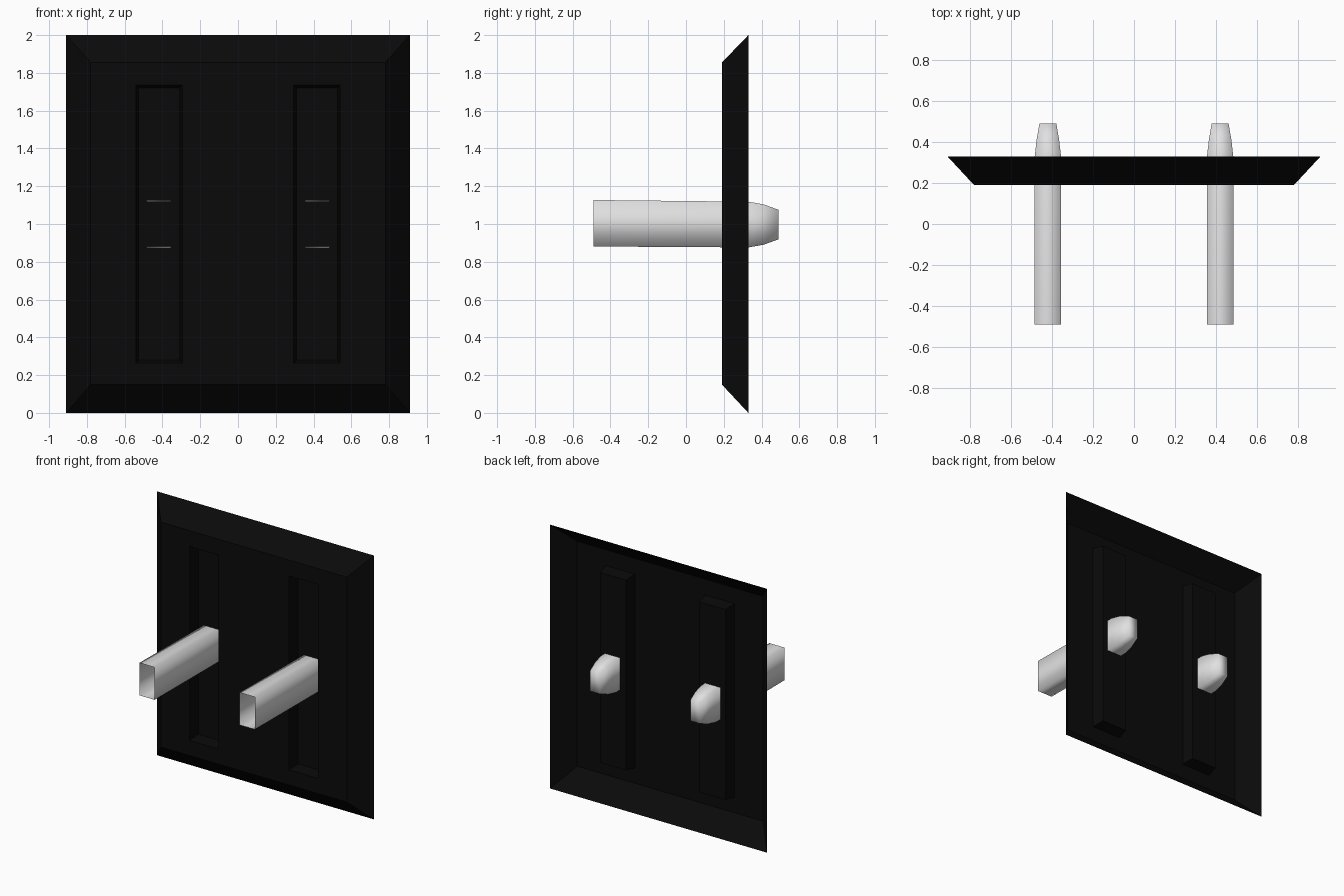
import bpy, bmesh

if "Cube" in bpy.data.objects:
    bpy.data.objects.remove(bpy.data.objects["Cube"])


def material(name, value):
    m = bpy.data.materials.new(name)
    m.diffuse_color = (value, value, value, 1)
    m.use_nodes = True
    m.node_tree.nodes["Principled BSDF"].inputs["Base Color"].default_value = m.diffuse_color
    return m


black = material("black", 0.003)
silver = material("light grey", 0.75)


def finish(bm, name, mat, smooth=False):
    me = bpy.data.meshes.new(name)
    for f in bm.faces:
        f.smooth = smooth
    bm.to_mesh(me)
    bm.free()
    me.materials.append(mat)
    ob = bpy.data.objects.new(name, me)
    bpy.context.collection.objects.link(ob)
    return ob


# wall plate: open-backed tray with two recessed slots and a flared rim
FRONT, BACK = 0.19, 0.33
xs = [-0.78, -0.54, -0.295, 0.295, 0.54, 0.78]
zs = [0.15, 0.265, 1.735, 1.855]
bm = bmesh.new()
grid = [[bm.verts.new((x, FRONT, z)) for x in xs] for z in zs]
slots = []
for j in range(len(zs) - 1):
    for i in range(len(xs) - 1):
        f = bm.faces.new((grid[j][i], grid[j][i + 1], grid[j + 1][i + 1], grid[j + 1][i]))
        if j == 1 and i in (1, 3):
            slots.append(f)
bm.normal_update()
rim_edges = [e for e in bm.edges if e.is_boundary]
bmesh.ops.inset_individual(bm, faces=slots, thickness=0.02, depth=-0.09)
ext = bmesh.ops.extrude_edge_only(bm, edges=rim_edges)
flare_x = {-0.78: -0.91, 0.78: 0.91}
for v in [g for g in ext["geom"] if isinstance(g, bmesh.types.BMVert)]:
    v.co.y = BACK
    v.co.x = flare_x.get(round(v.co.x, 3), v.co.x)
    if v.co.z < 0.16:
        v.co.z = 0
    elif v.co.z > 1.84:
        v.co.z = 2
bmesh.ops.recalc_face_normals(bm, faces=bm.faces)
finish(bm, "wall_plate", black)


# prongs: hollow rectangular blades, open at the front, tapered closed tip
def prong(name, cx):
    # y, half width, half height, centre height
    sections = [(-0.49, 0.064, 0.123, 1.004), (0.33, 0.064, 0.121, 0.997),
                (0.41, 0.055, 0.107, 0.997), (0.49, 0.041, 0.078, 0.997)]
    bm = bmesh.new()
    rings = [[bm.verts.new((cx + sx * w, y, zc + sz * h))
              for sx, sz in ((-1, -1), (1, -1), (1, 1), (-1, 1))]
             for y, w, h, zc in sections]
    for a, b in zip(rings, rings[1:]):
        for k in range(4):
            n = (k + 1) % 4
            bm.faces.new((a[k], a[n], b[n], b[k]))
    bm.faces.new(rings[-1])
    bmesh.ops.recalc_face_normals(bm, faces=bm.faces)
    finish(bm, name, silver, smooth=True)


for side, cx in (("left", -0.42), ("right", 0.42)):
    prong(side + "_prong", cx)
